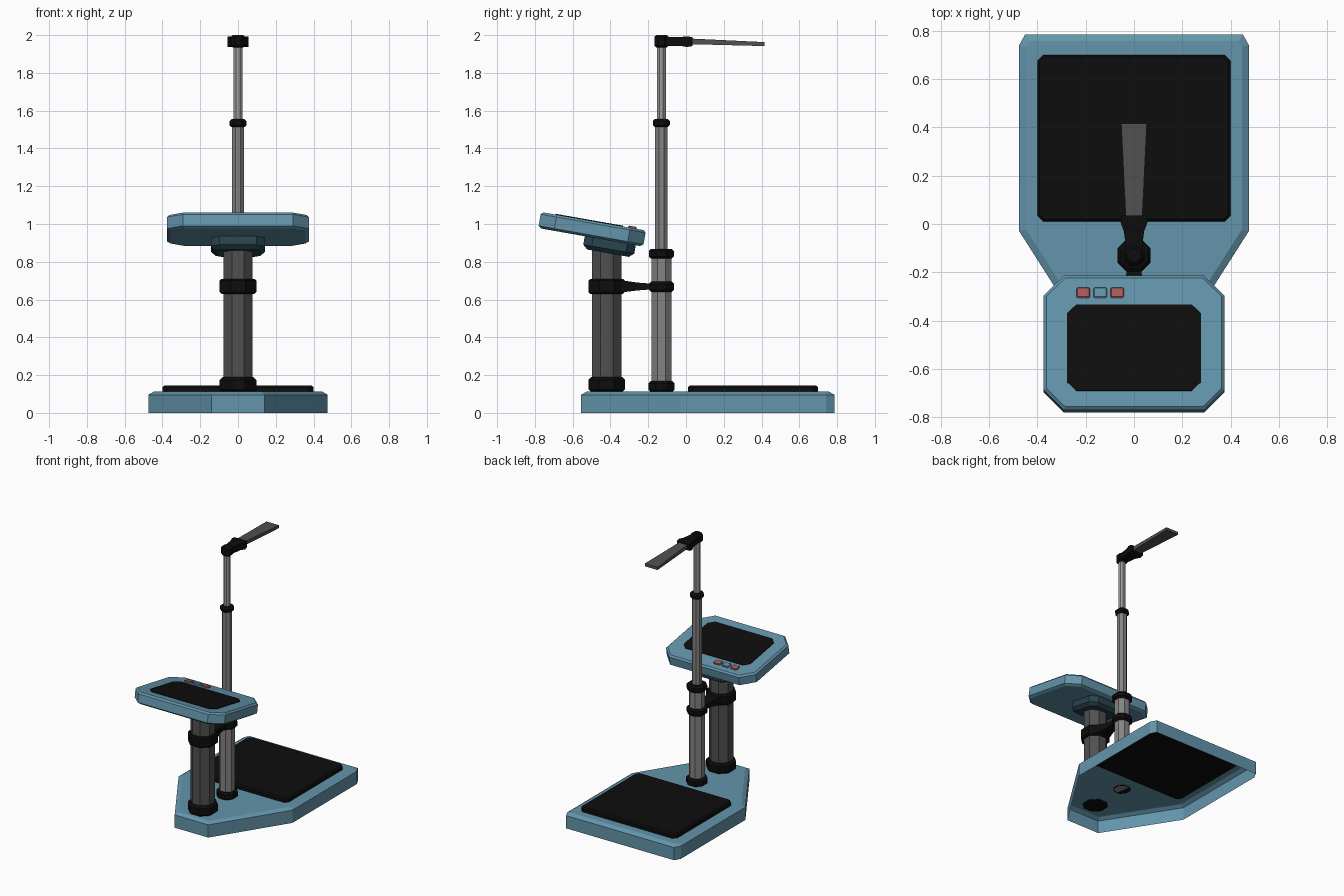
import bpy, math
from mathutils import Vector, Matrix

if "Cube" in bpy.data.objects:
    bpy.data.objects.remove(bpy.data.objects["Cube"])


def material(name, rgb):
    m = bpy.data.materials.new(name)
    m.diffuse_color = (*rgb, 1)
    m.use_nodes = True
    m.node_tree.nodes["Principled BSDF"].inputs["Base Color"].default_value = m.diffuse_color
    return m


BLUE = material("steel_blue", (0.125, 0.30, 0.41))
TEAL = material("dark_teal", (0.022, 0.058, 0.078))
BLACK = material("rubber_black", (0.004, 0.004, 0.004))
DARK = material("dark_grey", (0.08, 0.08, 0.08))
GREY = material("mid_grey", (0.23, 0.23, 0.23))
LIGHT = material("light_grey", (0.34, 0.34, 0.34))
RED = material("button_red", (0.40, 0.11, 0.11))


def loft(name, rings, mat, matrix=None, cap_start=True):
    """Join equal-length rings of points into a flat-shaded solid."""
    n = len(rings[0])
    verts = [p for r in rings for p in r]
    faces = [(k * n + i, k * n + (i + 1) % n, (k + 1) * n + (i + 1) % n, (k + 1) * n + i)
             for k in range(len(rings) - 1) for i in range(n)]
    faces.append(tuple(range(len(verts) - n, len(verts))))
    if cap_start:
        faces.append(tuple(reversed(range(n))))
    mesh = bpy.data.meshes.new(name)
    mesh.from_pydata(verts, [], faces)
    mesh.materials.append(mat)
    if matrix is not None:
        mesh.transform(matrix)
    obj = bpy.data.objects.new(name, mesh)
    bpy.context.collection.objects.link(obj)
    return obj


def inset(outline, d):
    """Offset a counter-clockwise convex outline inwards by d."""
    out, n = [], len(outline)
    for i in range(n):
        a, b, c = (Vector(outline[(i + k) % n]) for k in (-1, 0, 1))
        e, f = (b - a).normalized(), (c - b).normalized()
        n1, n2 = Vector((-e.y, e.x)), Vector((-f.y, f.x))
        out.append(b + (n1 + n2) * d / (1 + n1.dot(n2)))
    return out


def prism(name, outline, layers, mat, matrix=None, cap_start=True):
    """Stack of (z, inset) layers of one outline."""
    rings = [[(p[0], p[1], z) for p in inset(outline, d)] for z, d in layers]
    return loft(name, rings, mat, matrix, cap_start)


def chamfered(hx, hy, c, cx=0.0, cy=0.0):
    q = [(hx, -hy + c), (hx, hy - c), (hx - c, hy), (-hx + c, hy),
         (-hx, hy - c), (-hx, -hy + c), (-hx + c, -hy), (hx - c, -hy)]
    return [(x + cx, y + cy) for x, y in q]


def octagon(r, cy):
    return chamfered(r, r, r * (2 - math.sqrt(2)), 0, cy)


def tube(name, r, cy, z0, z1, mat):
    return prism(name, octagon(r, cy), [(z0, 0), (z1, 0)], mat)


def collar(name, r, cy, z0, z1, b=0.012):
    return prism(name, octagon(r, cy), [(z0, b), (z0 + b, 0), (z1 - b, 0), (z1, b)], BLACK)


def beam(name, sections, mat):
    """Bar along y from (y, half_x, z_low, z_high) sections."""
    loft(name, [[(h, y, lo), (-h, y, lo), (-h, y, hi), (h, y, hi)][::-1]
                for y, h, lo, hi in sections], mat)


# Floor platform: open shell underneath
half = [(0.14, -0.555), (0.475, -0.03), (0.475, 0.74), (0.45, 0.785)]
base = half + [(-x, y) for x, y in reversed(half)]
prism("platform_base", base, [(0, 0), (0.096, 0), (0.112, 0.028)], BLUE, cap_start=False)
prism("standing_mat", chamfered(0.4, 0.345, 0.025, 0, 0.355),
      [(0.11, 0), (0.135, 0), (0.145, 0.01)], BLACK)

# Console column
CY = -0.42
tube("console_column", 0.078, CY, 0.11, 0.90, DARK)
collar("column_foot", 0.097, CY, 0.11, 0.19, 0.015)
collar("column_clamp", 0.097, CY, 0.63, 0.71, 0.01)

# Telescopic measuring pole
PY = -0.13
tube("pole_lower", 0.052, PY, 0.11, 0.85, GREY)
tube("pole_middle", 0.033, PY, 0.84, 1.54, GREY)
tube("pole_upper", 0.023, PY, 1.53, 1.95, LIGHT)
for nm, r, z0, z1 in (("pole_foot", 0.069, 0.11, 0.168), ("pole_clamp", 0.067, 0.64, 0.695),
                      ("pole_lower_collar", 0.067, 0.817, 0.868),
                      ("pole_middle_collar", 0.046, 1.513, 1.556)):
    collar(nm, r, PY, z0, z1)
beam("clamp_link", [(-0.34, 0.06, 0.638, 0.702), (-0.26, 0.035, 0.648, 0.69),
                    (-0.17, 0.03, 0.655, 0.683)], BLACK)

# Sliding head and measuring arm
collar("pole_head", 0.038, PY, 1.935, 2.0, 0.01)
beam("arm_holder", [(-0.12, 0.03, 1.943, 1.99), (-0.03, 0.042, 1.943, 1.99),
                    (0.005, 0.055, 1.937, 1.993), (0.035, 0.052, 1.942, 1.99)], BLACK)
beam("measuring_arm", [(0.02, 0.034, 1.952, 1.982), (0.415, 0.053, 1.942, 1.963)], DARK)

# Tilted console
TILT = Matrix.Translation((0, -0.497, 0.972)) @ Matrix.Rotation(math.radians(-10), 4, 'X')
H = 0.043
prism("console_body", chamfered(0.375, 0.282, 0.085),
      [(-H, 0.018), (-H + 0.012, 0), (H - 0.012, 0), (H, 0.012)], BLUE, TILT)
prism("console_screen", chamfered(0.278, 0.181, 0.038, 0, -0.023),
      [(H - 0.002, 0), (H + 0.004, 0)], BLACK, TILT)
for i, mat in enumerate((RED, BLUE, RED)):
    prism(f"console_button_{i + 1}", chamfered(0.028, 0.022, 0.006, -0.21 + 0.07 * i, 0.208),
          [(H - 0.002, 0), (H + 0.007, 0), (H + 0.01, 0.004)], mat, TILT)
prism("console_mount", chamfered(0.142, 0.137, 0.045, 0, 0.105),
      [(-H - 0.067, 0.025), (-H - 0.045, 0), (-H + 0.002, 0)], TEAL, TILT)
